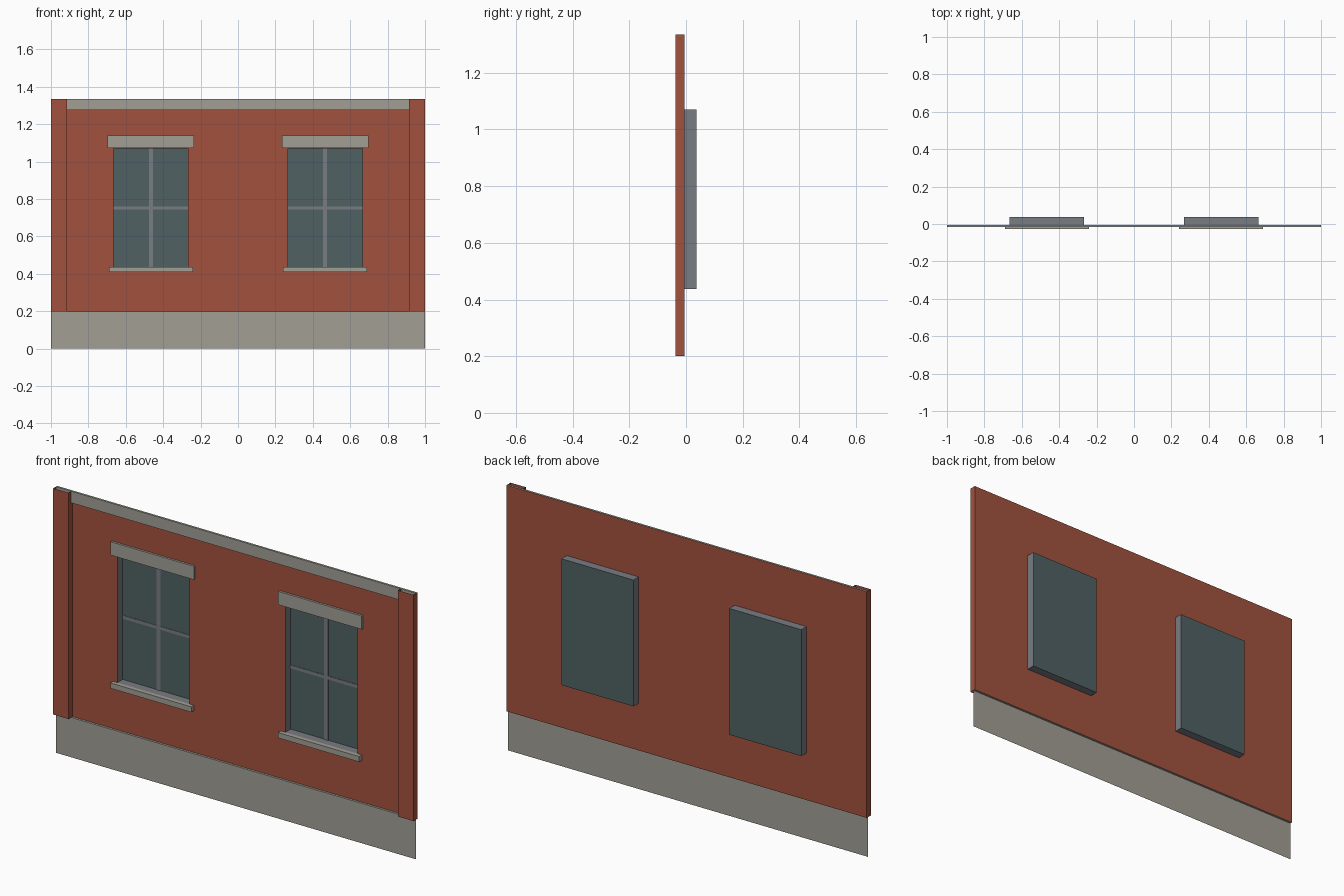
import bpy
import bmesh

cube = bpy.data.objects.get("Cube")
if cube:
    bpy.data.objects.remove(cube, do_unlink=True)


def material(name, rgb):
    m = bpy.data.materials.new(name)
    m.use_nodes = True
    m.diffuse_color = (*rgb, 1)
    m.node_tree.nodes["Principled BSDF"].inputs["Base Color"].default_value = (*rgb, 1)
    return m


brick = material("red brick", (0.36, 0.084, 0.048))
stone = material("pale stone", (0.36, 0.345, 0.30))
frame = material("grey frame", (0.19, 0.20, 0.225))
glass = material("dark glass", (0.08, 0.12, 0.122))

WALL_Y, STONE_Y, SILL_Y, PIER_Y, GLASS_Y = -0.005, -0.016, -0.026, -0.037, 0.037
BASE, TOP = 0.2, 1.335
WIN_X, WIN_HALF, WIN_LOW, WIN_HIGH = 0.466, 0.2, 0.437, 1.071


def finish(name, bm, mats):
    mesh = bpy.data.meshes.new(name)
    bm.to_mesh(mesh)
    bm.free()
    for m in mats:
        mesh.materials.append(m)
    obj = bpy.data.objects.new(name, mesh)
    bpy.context.collection.objects.link(obj)
    return obj


def box(name, x, y, z, mats, skip=()):
    """Box between (low, high) ranges, leaving out faces that point along skip."""
    bm = bmesh.new()
    bmesh.ops.create_cube(bm, size=1)
    for v in bm.verts:
        v.co = [r[0] if c < 0 else r[1] for c, r in zip(v.co, (x, y, z))]
    bm.normal_update()
    axes = {"-x": (0, -1), "+x": (0, 1), "-y": (1, -1), "+y": (1, 1),
            "-z": (2, -1), "+z": (2, 1)}
    doomed = [f for f in bm.faces for s in skip
              if f.normal[axes[s][0]] * axes[s][1] > 0.9]
    bmesh.ops.delete(bm, geom=doomed, context="FACES")
    if len(mats) > 1:
        # the pane takes the second colour
        for f in bm.faces:
            f.material_index = int(f.normal.y > 0.9)
    return finish(name, bm, mats)


# Brick wall sheet with two window openings
xs = [-1, -WIN_X - WIN_HALF, -WIN_X + WIN_HALF, WIN_X - WIN_HALF, WIN_X + WIN_HALF, 1]
zs = [BASE, WIN_LOW, WIN_HIGH, TOP]
bm = bmesh.new()
for i in range(5):
    for j in range(3):
        if j == 1 and i in (1, 3):
            continue
        corners = [(xs[i], zs[j]), (xs[i + 1], zs[j]),
                   (xs[i + 1], zs[j + 1]), (xs[i], zs[j + 1])]
        bm.faces.new([bm.verts.new((x, WALL_Y, z)) for x, z in corners])
bmesh.ops.remove_doubles(bm, verts=bm.verts, dist=0.0001)
finish("brick_wall", bm, [brick])

# Stone plinth with a narrow ledge, and the top band
box("stone_plinth", (-1, 1), (STONE_Y, WALL_Y), (0, BASE), [stone],
    ("+y", "-x", "+x", "-z"))
box("top_band", (-1, 1), (STONE_Y, WALL_Y), (1.277, TOP), [stone], ("+y", "-x", "+x"))

for side, s in (("left", 1), ("right", -1)):
    # Corner pier, open at the back and ends
    box(side + "_pier", sorted((s * 0.915, s)), (PIER_Y, WALL_Y), (BASE, TOP),
        [brick], ("+y", "+z", "-z"))

    # Window recess and pane
    c = s * WIN_X
    box(side + "_window_recess", (c - WIN_HALF, c + WIN_HALF), (WALL_Y, GLASS_Y),
        (WIN_LOW, WIN_HIGH), [frame, glass], ("-y",))

    # Glazing bars lying on the pane
    bar = (GLASS_Y - 0.003, GLASS_Y - 0.001)
    box(side + "_upright_bar", (c - 0.011, c + 0.011), bar, (WIN_LOW, WIN_HIGH), [frame])
    box(side + "_cross_bar", (c - WIN_HALF, c + WIN_HALF), bar, (0.743, 0.76), [frame])

    # Stone lintel and sill
    box(side + "_lintel", (c - 0.232, c + 0.232), (STONE_Y, WALL_Y), (1.073, 1.14),
        [stone], ("+y",))
    box(side + "_sill", (c - 0.225, c + 0.225), (SILL_Y, WALL_Y), (0.41, WIN_LOW),
        [stone], ("+y",))
